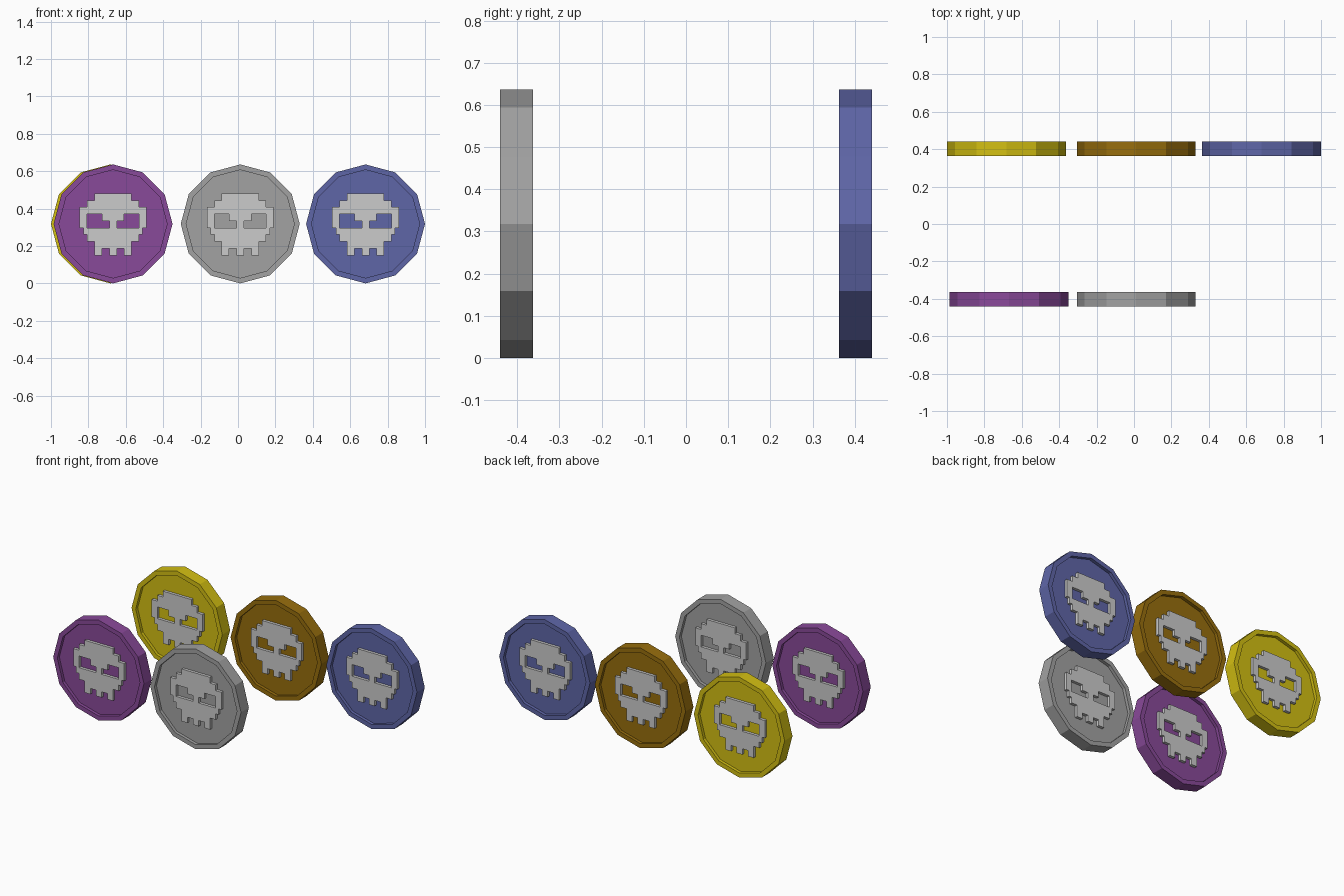
import bpy, bmesh
from math import pi
from mathutils import Matrix

RADIUS, HALF, RECESS, RELIEF = 0.318, 0.039, 0.02, 0.018
CELL_X, CELL_Z, TOP = 0.0198, 0.0368, 0.163
# Left half of the pixel skull, mirrored to the right
SKULL = ["....#####",
         "..#######",
         "#########",
         "##....###",
         "##......#",
         ".########",
         "..#######",
         "....#####",
         "....##..#"]

cube = bpy.data.objects.get("Cube")
if cube:
    bpy.data.objects.remove(cube, do_unlink=True)


def material(name, rgb):
    mat = bpy.data.materials.new(name)
    mat.use_nodes = True
    color = (*rgb, 1)
    mat.diffuse_color = color
    mat.node_tree.nodes["Principled BSDF"].inputs["Base Color"].default_value = color
    return mat


def add_object(name, bm, mat, location):
    bmesh.ops.recalc_face_normals(bm, faces=bm.faces)
    mesh = bpy.data.meshes.new(name)
    bm.to_mesh(mesh)
    bm.free()
    mesh.materials.append(mat)
    obj = bpy.data.objects.new(name, mesh)
    obj.location = location
    bpy.context.collection.objects.link(obj)


def coin_body():
    """Twelve-sided disc with a raised rim on both faces."""
    bm = bmesh.new()
    bmesh.ops.create_cone(bm, cap_ends=True, segments=12, radius1=RADIUS,
                          radius2=RADIUS, depth=2 * HALF,
                          matrix=Matrix.Rotation(pi / 2, 4, "X"))
    for cap in [f for f in bm.faces if len(f.verts) > 4]:
        inward = -cap.normal.normalized() * RECESS
        bmesh.ops.inset_region(bm, faces=[cap], thickness=0.029)
        floor = bmesh.ops.extrude_discrete_faces(bm, faces=[cap])["faces"][0]
        bmesh.ops.translate(bm, verts=floor.verts, vec=inward)
    return bm


def skull_plate(side):
    """Pixel skull standing on the recessed floor of one face."""
    bm = bmesh.new()
    floor = HALF - RECESS
    grid = {}

    def corner(col, row):
        if (col, row) not in grid:
            grid[col, row] = bm.verts.new(
                ((col - 9) * CELL_X, side * (floor - 0.001), TOP - row * CELL_Z))
        return grid[col, row]

    for r, half in enumerate(SKULL):
        for c, mark in enumerate(half + half[::-1]):
            if mark == "#":
                bm.faces.new([corner(c, r), corner(c + 1, r),
                              corner(c + 1, r + 1), corner(c, r + 1)])
    raised = bmesh.ops.extrude_face_region(bm, geom=bm.faces[:], use_keep_orig=True)
    verts = [v for v in raised["geom"] if isinstance(v, bmesh.types.BMVert)]
    bmesh.ops.translate(bm, verts=verts, vec=(0, side * (RELIEF + 0.001), 0))
    bmesh.ops.recalc_face_normals(bm, faces=bm.faces)
    bmesh.ops.dissolve_limit(bm, angle_limit=0.02, verts=bm.verts, edges=bm.edges)
    return bm


skull_mat = material("light grey", (0.6, 0.6, 0.6))

# Coin name, colour, x and y
coins = [("purple", (0.25, 0.067, 0.32), -0.668, -0.402),
         ("grey", (0.36, 0.36, 0.36), 0.012, -0.402),
         ("yellow", (0.65, 0.52, 0.006), -0.682, 0.402),
         ("bronze", (0.31, 0.155, 0.004), 0.012, 0.402),
         ("blue", (0.114, 0.133, 0.39), 0.682, 0.402)]

for name, rgb, x, y in coins:
    place = (x, y, RADIUS)
    add_object(name + "_coin", coin_body(), material(name, rgb), place)
    for label, side in (("front", -1), ("back", 1)):
        add_object(f"{name}_{label}_skull", skull_plate(side), skull_mat, place)
